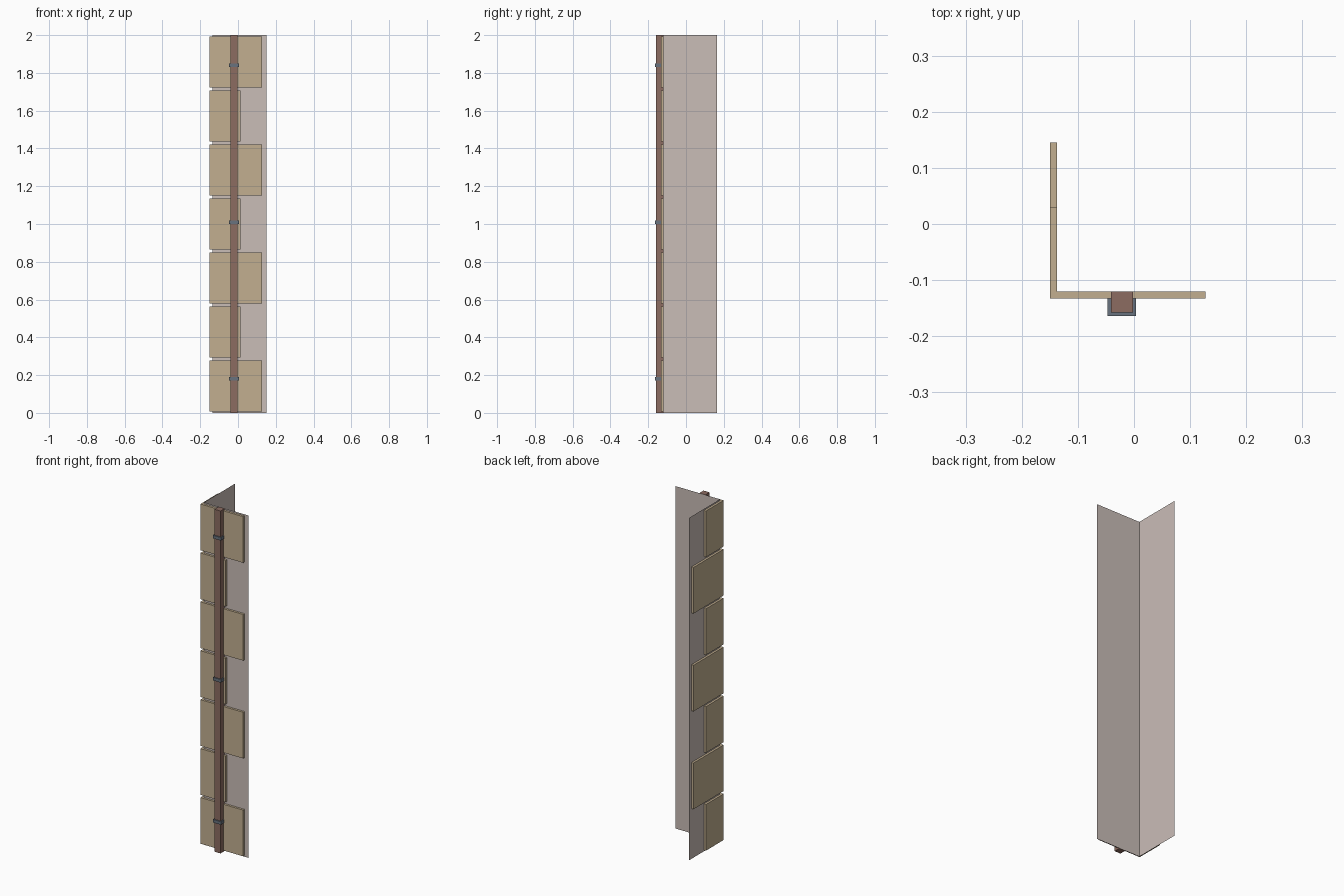
import bpy
import bmesh

if "Cube" in bpy.data.objects:
    bpy.data.objects.remove(bpy.data.objects["Cube"], do_unlink=True)


def make_material(name, color):
    mat = bpy.data.materials.new(name)
    mat.use_nodes = True
    mat.diffuse_color = (*color, 1)
    mat.node_tree.nodes["Principled BSDF"].inputs["Base Color"].default_value = (*color, 1)
    return mat


plaster = make_material("pale_plaster", (0.59, 0.51, 0.475))
stone = make_material("tan_stone", (0.54, 0.43, 0.28))
pipe = make_material("brown_pipe", (0.265, 0.15, 0.12))
metal = make_material("grey_metal", (0.14, 0.17, 0.21))


def extrude_profile(name, points, z0, z1, mat, closed=True):
    """Raise an xy outline from z0 to z1: a capped prism, or an open sheet."""
    bm = bmesh.new()
    low = [bm.verts.new((x, y, z0)) for x, y in points]
    high = [bm.verts.new((x, y, z1)) for x, y in points]
    count = len(points)
    for i in range(count if closed else count - 1):
        j = (i + 1) % count
        bm.faces.new((low[i], low[j], high[j], high[i]))
    if closed:
        bm.faces.new(low[::-1])
        bm.faces.new(high)
        bmesh.ops.recalc_face_normals(bm, faces=bm.faces)
    mesh = bpy.data.meshes.new(name)
    bm.to_mesh(mesh)
    bm.free()
    mesh.materials.append(mat)
    obj = bpy.data.objects.new(name, mesh)
    bpy.context.collection.objects.link(obj)
    return obj


HEIGHT = 2.0
OUT_X, OUT_Y = -0.15, -0.133      # outer faces of the stones
IN_X, IN_Y = -0.137, -0.12        # wall faces

# Thin folded wall, a hair behind the stones
extrude_profile("corner_wall",
                [(IN_X + 0.001, 0.165), (IN_X + 0.001, IN_Y + 0.001), (0.15, IN_Y + 0.001)],
                0, HEIGHT, plaster, closed=False)

# L-shaped corner stones, alternating long and short arms
ROWS = 7
pitch = HEIGHT / ROWS
gap = 0.008
for row in range(ROWS):
    front_end, side_end = (0.127, 0.03) if row % 2 == 0 else (0.013, 0.145)
    outline = [(OUT_X, OUT_Y), (front_end, OUT_Y), (front_end, IN_Y),
               (IN_X, IN_Y), (IN_X, side_end), (OUT_X, side_end)]
    extrude_profile(f"corner_stone_{row + 1}", outline,
                    row * pitch + gap, (row + 1) * pitch - gap, stone)

# Square downpipe
LEFT, RIGHT, FRONT = -0.041, -0.002, -0.158
extrude_profile("downpipe",
                [(LEFT, FRONT), (RIGHT, FRONT), (RIGHT, IN_Y), (LEFT, IN_Y)],
                0, HEIGHT, pipe)

# U-shaped brackets around the pipe
t = 0.006
bracket = [(LEFT - t, OUT_Y), (LEFT - t, FRONT - t), (RIGHT + t, FRONT - t), (RIGHT + t, OUT_Y),
           (RIGHT, OUT_Y), (RIGHT, FRONT), (LEFT, FRONT), (LEFT, OUT_Y)]
for i, z in enumerate((0.18, 1.01, 1.84)):
    extrude_profile(f"pipe_bracket_{i + 1}", bracket, z - 0.009, z + 0.009, metal)
